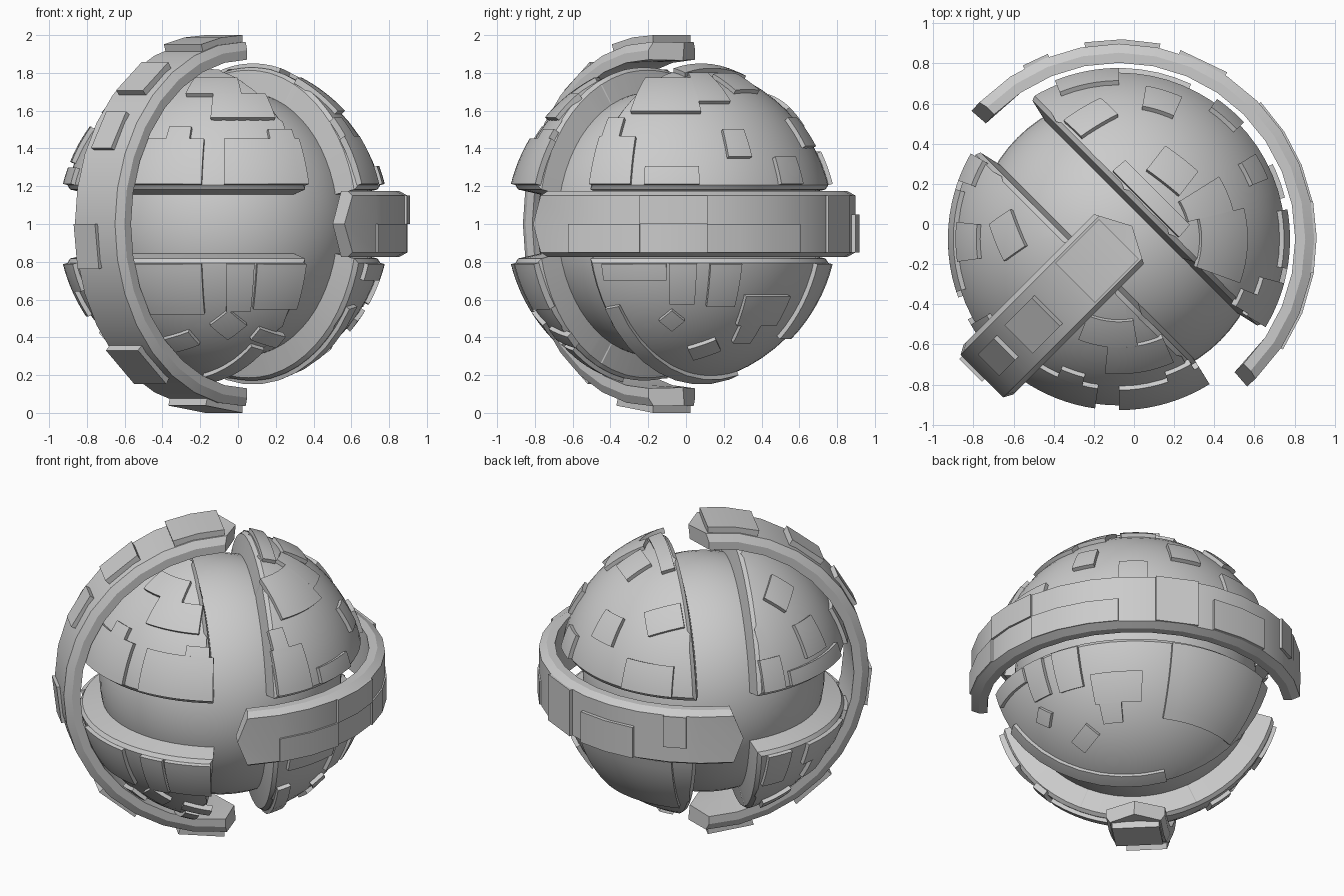
import bpy, bmesh, math
from mathutils import Vector

if "Cube" in bpy.data.objects:
    bpy.data.objects.remove(bpy.data.objects["Cube"])

CENTRE = Vector((-0.075, -0.075, 1.0))
CORE_R, SHELL_R, PLATE_R = 0.715, 0.855, 0.878
DIAG = Vector((1, 1, 0)).normalized()
CROSS = Vector((1, -1, 0)).normalized()
UP = Vector((0, 0, 1))

grey = bpy.data.materials.new("plain grey")
grey.diffuse_color = (0.6, 0.6, 0.6, 1)
grey.use_nodes = True
grey.node_tree.nodes["Principled BSDF"].inputs["Base Color"].default_value = grey.diffuse_color


def finish(name, bm):
    bmesh.ops.recalc_face_normals(bm, faces=bm.faces[:])
    mesh = bpy.data.meshes.new(name)
    bm.to_mesh(mesh)
    bm.free()
    mesh.materials.append(grey)
    obj = bpy.data.objects.new(name, mesh)
    obj.location = CENTRE
    bpy.context.collection.objects.link(obj)
    bpy.ops.object.select_all(action='DESELECT')
    obj.select_set(True)
    bpy.context.view_layer.objects.active = obj
    bpy.ops.object.shade_smooth_by_angle(angle=math.radians(25))
    return obj


def thicken(bm, k):
    """Close an open spherical patch with a copy scaled towards the centre."""
    new = bmesh.ops.extrude_face_region(bm, geom=bm.faces[:], use_keep_orig=True)
    for v in new["geom"]:
        if isinstance(v, bmesh.types.BMVert):
            v.co *= k


def sph(lon, lat, x=Vector((1, 0, 0)), y=Vector((0, 1, 0)), z=UP):
    a, b = math.radians(lon), math.radians(lat)
    return (x * math.cos(a) + y * math.sin(a)) * math.cos(b) + z * math.sin(b)


def patch(name, direction, n=8):
    """Raised plate; direction(s, t) gives unit vectors for s, t in 0..1."""
    bm = bmesh.new()
    g = [[bm.verts.new(direction(i / n, j / n) * PLATE_R) for j in range(n + 1)]
         for i in range(n + 1)]
    for i in range(n):
        for j in range(n):
            bm.faces.new((g[i][j], g[i + 1][j], g[i + 1][j + 1], g[i][j + 1]))
    thicken(bm, 0.96)
    finish(name, bm)


def band_plate(name, lon0, lon1, lat0, lat1, *axes):
    patch(name, lambda s, t: sph(lon0 + (lon1 - lon0) * s, lat0 + (lat1 - lat0) * t, *axes))


def turned_plate(name, lon, lat, w, h, roll):
    n = sph(lon, lat)
    e = UP.cross(n).normalized()
    f = n.cross(e)
    c, s_ = math.cos(math.radians(roll)), math.sin(math.radians(roll))
    a, b = e * c + f * s_, f * c - e * s_
    patch(name, lambda s, t: (n + a * (s - .5) * w + b * (t - .5) * h).normalized())


# Inner core
bm = bmesh.new()
bmesh.ops.create_uvsphere(bm, u_segments=64, v_segments=32, radius=CORE_R)
finish("core", bm)

# Four quarter shells with a gap between them
for side, sx in (("back", 1), ("front", -1)):
    for level, sz in (("upper", 1), ("lower", -1)):
        bm = bmesh.new()
        bmesh.ops.create_uvsphere(bm, u_segments=64, v_segments=32, radius=SHELL_R)
        for no in (DIAG * sx, UP * sz):
            bmesh.ops.bisect_plane(bm, geom=bm.verts[:] + bm.edges[:] + bm.faces[:],
                                   plane_co=no * 0.187, plane_no=no, clear_inner=True)
        bmesh.ops.remove_doubles(bm, verts=bm.verts[:], dist=0.004)
        thicken(bm, 0.81)
        bmesh.ops.recalc_face_normals(bm, faces=bm.faces[:])
        rim = [e for e in bm.edges if e.calc_face_angle(0) > 0.9
               and min(v.co.length for v in e.verts) > 0.8]
        bmesh.ops.bevel(bm, geom=rim, offset=0.02, segments=1, affect='EDGES')
        finish(f"{level}_{side}_shell", bm)

# Shell plates following the level rims: lon0, lon1, lat0, lat1
BANDS = {
    "upper_front_plate": [(-125, -98, 14, 31), (-90, -58, 14, 31), (-71, -60, 31, 35),
                          (-114, -104, 31, 36), (163, 198, 14, 20), (174, 188, 22, 36),
                          (150, 160, 14, 27), (-150, -135, 14, 30),
                          (-96, -66, 40, 52), (-112, -80, 52, 62)],
    "upper_back_plate": [(-10, 10, 14, 20.5), (-31, -15, 14, 32), (22, 32, 24, 35),
                         (43, 55, 14, 24), (90, 112, 14, 26), (66, 80, 28, 40),
                         (-30, -22, 32, 40), (-20, 14, 43, 62), (14, 32, 48, 66)],
    "lower_front_plate": [(-125, -98, -33, -14), (-89, -79, -32, -14), (-78, -59, -31, -14),
                          (172, 200, -24, -14), (178, 190, -34, -24), (152, 163, -30, -14),
                          (-152, -138, -34, -14)],
    "lower_back_plate": [(-26, -2, -20, -14), (-1, 9, -29, -14), (30, 53, -38, -26),
                         (32, 43, -46, -38), (14, 26, -30, -14), (65, 112, -44, -14)],
}
for name, rows in BANDS.items():
    for i, row in enumerate(rows):
        band_plate(f"{name}_{i + 1}", *row)

# Plates along the upright rims: angle around the rim, then angle away from it
RIMS = {
    "upper_back_rim_plate": (1, 76, 108),
    "lower_back_rim_plate": (1, -104, -32),
    "lower_front_rim_plate": (-1, -80, -52),
}
for name, (side, a0, a1) in RIMS.items():
    band_plate(name, a0, a1, 14.5, 20, CROSS, UP, DIAG * side)

# Shell plates set at an angle: lon, lat, width, height, roll
TURNED = {
    "upper_front_tile": [(178, 50, .24, .18, 30)],
    "upper_back_tile": [(52, 60, .24, .2, 0), (103, 44, .26, .18, 25)],
    "lower_front_tile": [(-88, -38, .16, .16, 45), (-112, -46, .2, .12, 20),
                         (-68, -44, .2, .1, -20), (172, -48, .22, .16, 30)],
    "lower_back_tile": [(0, -36, .11, .11, 45), (18, -50, .18, .12, 30)],
}
for name, rows in TURNED.items():
    for i, row in enumerate(rows):
        turned_plate(f"{name}_{i + 1}", *row)

# Half rings: chamfered section swept 180 degrees with pointed ends
SECTION = [(.87, 0), (.87, .175), (.92, .175), (.965, .15), (.965, 0),
           (.965, -.15), (.92, -.175), (.87, -.175)]


def sweep(name, u, v, section, a0, a1, steps, tip=0.0):
    w = u.cross(v)
    bm = bmesh.new()
    loops = []
    for i in range(steps + 1):
        loop = []
        for r, h in section:
            a = a0 + (a1 - a0) * i / steps
            a += tip * (1 - abs(h) / .175) * ((i == steps) - (i == 0))
            a = math.radians(a)
            loop.append(bm.verts.new((u * math.cos(a) + v * math.sin(a)) * r + w * h))
        loops.append(loop)
    n = len(section)
    for p, q in zip(loops, loops[1:]):
        for k in range(n):
            bm.faces.new((p[k], p[(k + 1) % n], q[(k + 1) % n], q[k]))
    for loop in (loops[0], loops[-1]):
        if tip:                       # two slanted faces meeting at the point
            bm.faces.new(loop[:5])
            bm.faces.new([loop[0]] + loop[4:])
        else:
            bm.faces.new(loop)
    finish(name, bm)


def ring(name, u, v, grow, tip, plates):
    sweep(name, u, v, [(r + grow, h) for r, h in SECTION], -90, 90, 16, tip)
    for i, (a0, a1, h0, h1, top) in enumerate(plates):
        box = [(.93, h0), (.93, h1), (top, h1), (top, h0)]
        sweep(f"{name}_plate_{i + 1}", u, v, box, a0, a1, max(1, round((a1 - a0) / 11)))


# Plates on the rings: start angle, end angle, side limits, top radius
ring("level_ring", DIAG, UP.cross(DIAG), 0.008, 4.0,
     [(-55, -34, 0, .15, .985), (-79, -55, -.15, 0, .985), (-34, -1, -.15, 0, .982),
      (12, 27, -.15, .15, .99), (33, 55, -.15, .05, .995), (66, 74, -.05, .15, .988)])
ring("upright_ring", -DIAG, UP, 0.0, 5.5,
     [(24, 37, -.06, .09, .99), (45, 59, -.1, .1, 1.0), (72, 90, -.14, .14, 1.0),
      (-14, 0, -.02, .14, .985), (-58, -42, -.1, .14, 1.0), (-90, -74, -.14, .14, 1.0)])
